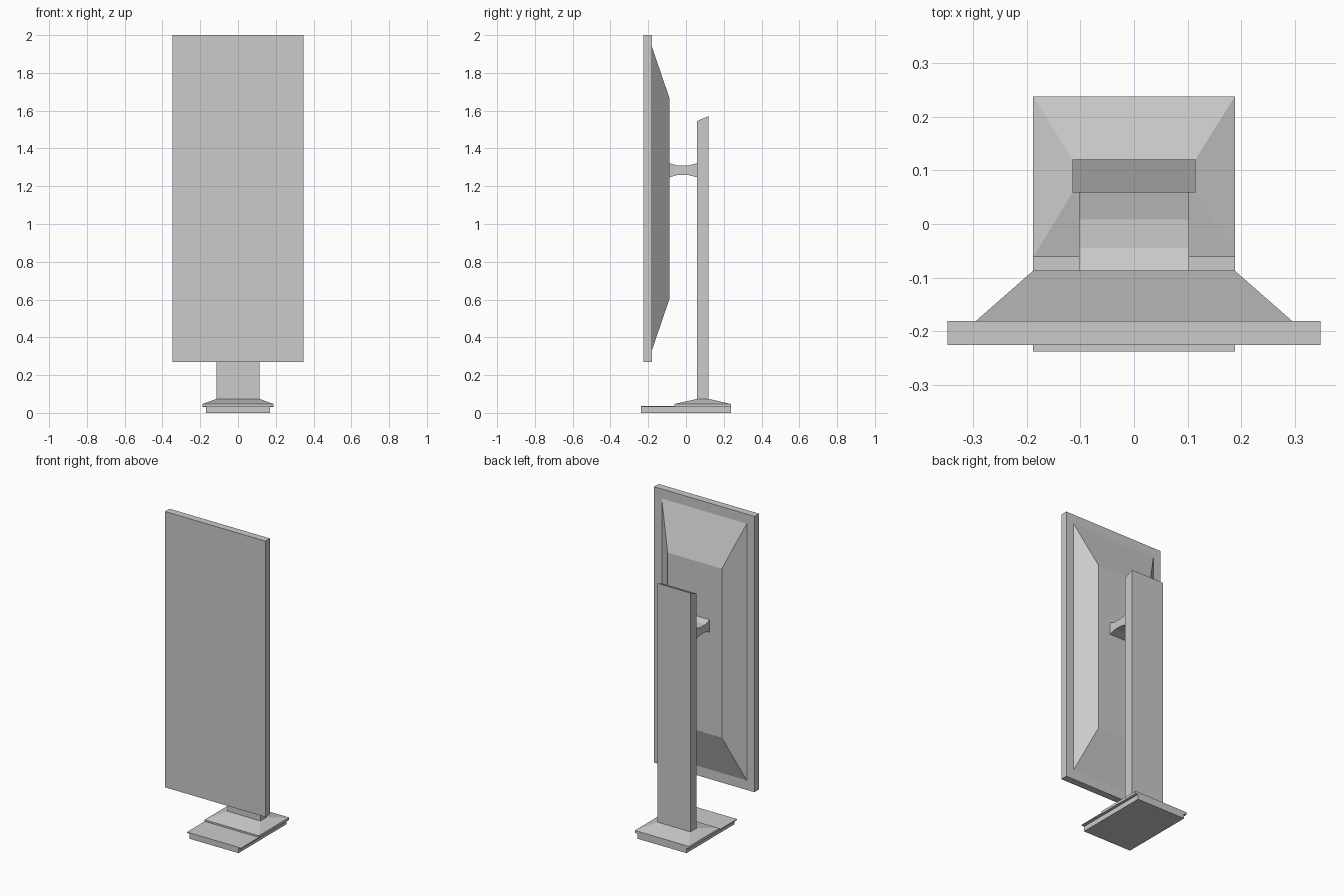
import bpy, bmesh

if "Cube" in bpy.data.objects:
    bpy.data.objects.remove(bpy.data.objects["Cube"])


def finish(name, bm):
    """Turn a bmesh into a named object with outward normals."""
    bmesh.ops.recalc_face_normals(bm, faces=bm.faces)
    mesh = bpy.data.meshes.new(name)
    bm.to_mesh(mesh)
    bm.free()
    obj = bpy.data.objects.new(name, mesh)
    bpy.context.collection.objects.link(obj)
    return obj


def loft(name, rings):
    """Solid skinned through rings of points, with capped ends."""
    bm = bmesh.new()
    rings = [[bm.verts.new(p) for p in ring] for ring in rings]
    n = len(rings[0])
    for a, b in zip(rings, rings[1:]):
        for i in range(n):
            j = (i + 1) % n
            bm.faces.new((a[i], a[j], b[j], b[i]))
    bm.faces.new(rings[0])
    bm.faces.new(rings[-1])
    return finish(name, bm)


def prism(name, half_width, profile):
    """Side profile of (y, z) points extruded across x."""
    return loft(name, [[(x, y, z) for y, z in profile] for x in (-half_width, half_width)])


def box(name, half_width, y0, y1, z0, z1):
    return prism(name, half_width, [(y0, z0), (y1, z0), (y1, z1), (y0, z1)])


def upright_ring(hx, y, z0, z1):
    return [(-hx, y, z0), (hx, y, z0), (hx, y, z1), (-hx, y, z1)]


def level_ring(hx, z, y0, y1):
    return [(-hx, y0, z), (hx, y0, z), (hx, y1, z), (-hx, y1, z)]


# Screen panel and its tapered rear housing
box("screen_panel", 0.348, -0.226, -0.181, 0.27, 2.0)
loft("rear_housing", [upright_ring(0.295, -0.181, 0.33, 1.94),
                      upright_ring(0.188, -0.087, 0.605, 1.665)])

# Waisted arm between housing and column
prism("mount_arm", 0.103, [(-0.087, 1.247), (-0.045, 1.26), (0.008, 1.26), (0.059, 1.247),
                           (0.059, 1.322), (0.008, 1.309), (-0.045, 1.309), (-0.087, 1.322)])

# Column with a slanted top
prism("column", 0.115, [(0.059, 0.073), (0.12, 0.073), (0.12, 1.572), (0.059, 1.545)])

# Base: inset foot, wider plate, raised block tapering up to the column
box("base_foot", 0.17, -0.238, 0.238, 0.0, 0.031)
box("base_plate", 0.188, -0.238, 0.238, 0.031, 0.037)
loft("base_collar", [level_ring(0.188, 0.037, -0.062, 0.238),
                     level_ring(0.188, 0.047, -0.062, 0.238),
                     level_ring(0.115, 0.074, 0.059, 0.121)])
